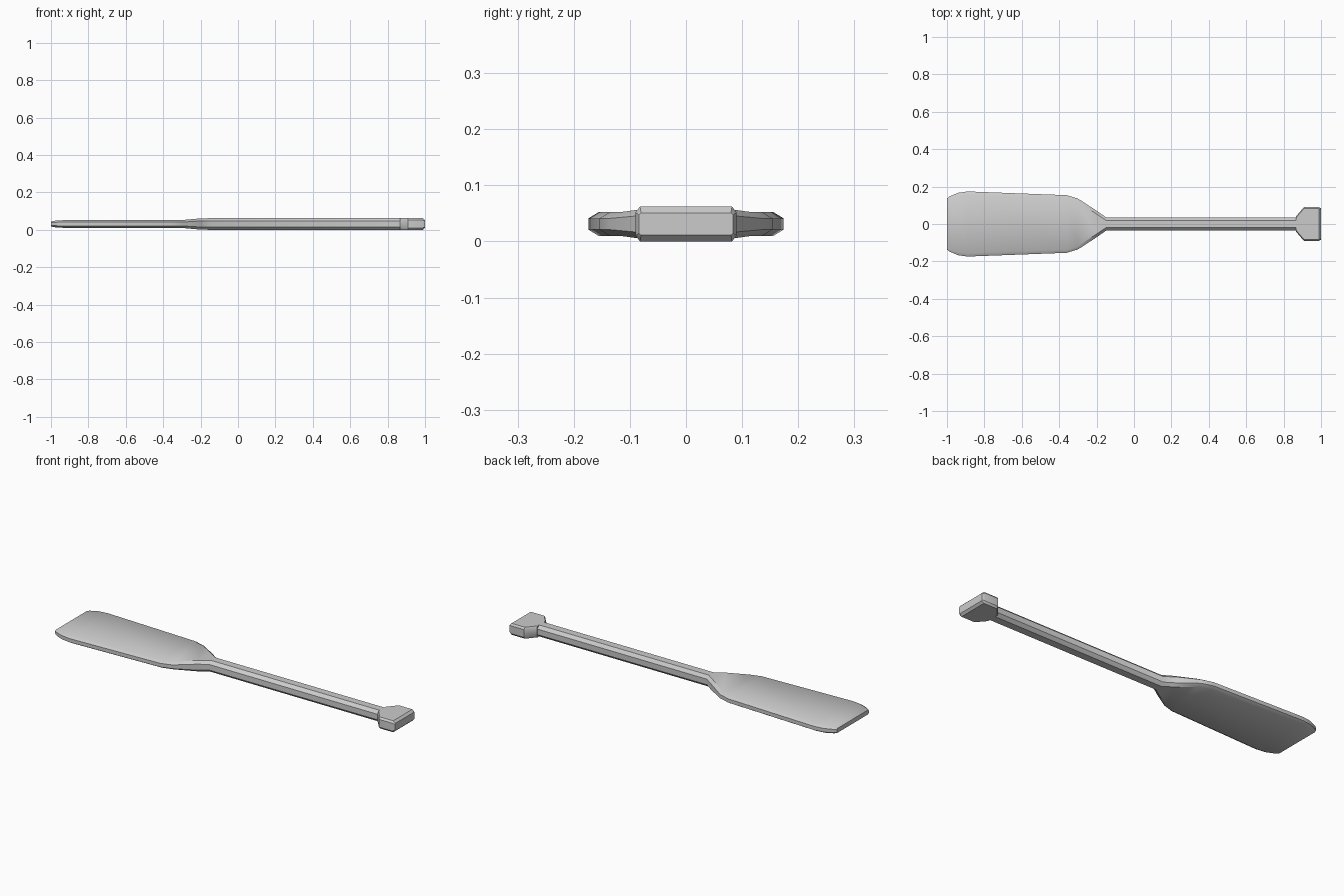
import bpy, bmesh, math

if "Cube" in bpy.data.objects:
    bpy.data.objects.remove(bpy.data.objects["Cube"])

MID = 0.031  # height of the centre plane


def loft(name, sections):
    """Skin eight-sided chamfered sections: (x, half_y, half_z, chamfer_y, chamfer_z)."""
    bm = bmesh.new()
    rings = []
    for x, w, h, cy, cz in sections:
        pts = [(w, h - cz), (w - cy, h), (cy - w, h), (-w, h - cz),
               (-w, cz - h), (cy - w, -h), (w - cy, -h), (w, cz - h)]
        rings.append([bm.verts.new((x, y, MID + z)) for y, z in pts])
    for a, b in zip(rings, rings[1:]):
        for i in range(8):
            j = (i + 1) % 8
            bm.faces.new((a[i], a[j], b[j], b[i]))
    bm.faces.new(rings[0])
    bm.faces.new(rings[-1])
    bmesh.ops.recalc_face_normals(bm, faces=bm.faces)
    mesh = bpy.data.meshes.new(name)
    bm.to_mesh(mesh)
    bm.free()
    obj = bpy.data.objects.new(name, mesh)
    bpy.context.collection.objects.link(obj)
    bpy.ops.object.select_all(action='DESELECT')
    obj.select_set(True)
    bpy.context.view_layer.objects.active = obj
    bpy.ops.object.shade_smooth_by_angle(angle=math.radians(35))
    return obj


# Blade flowing into the shaft
loft("blade_and_shaft", [
    (-1.00, 0.137, 0.012, 0.008, 0.005),
    (-0.985, 0.148, 0.017, 0.012, 0.008),
    (-0.94, 0.167, 0.020, 0.016, 0.010),
    (-0.89, 0.174, 0.021, 0.018, 0.011),
    (-0.36, 0.154, 0.021, 0.018, 0.011),
    (-0.30, 0.136, 0.021, 0.018, 0.011),
    (-0.20, 0.071, 0.030, 0.018, 0.014),
    (-0.15, 0.036, 0.031, 0.016, 0.016),
    (0.88, 0.036, 0.031, 0.016, 0.016),
])

# Flared grip at the end of the shaft
loft("grip", [
    (0.866, 0.041, 0.031, 0.008, 0.010),
    (0.908, 0.090, 0.031, 0.008, 0.010),
    (0.988, 0.090, 0.031, 0.008, 0.010),
    (1.00, 0.084, 0.020, 0.004, 0.004),
])
